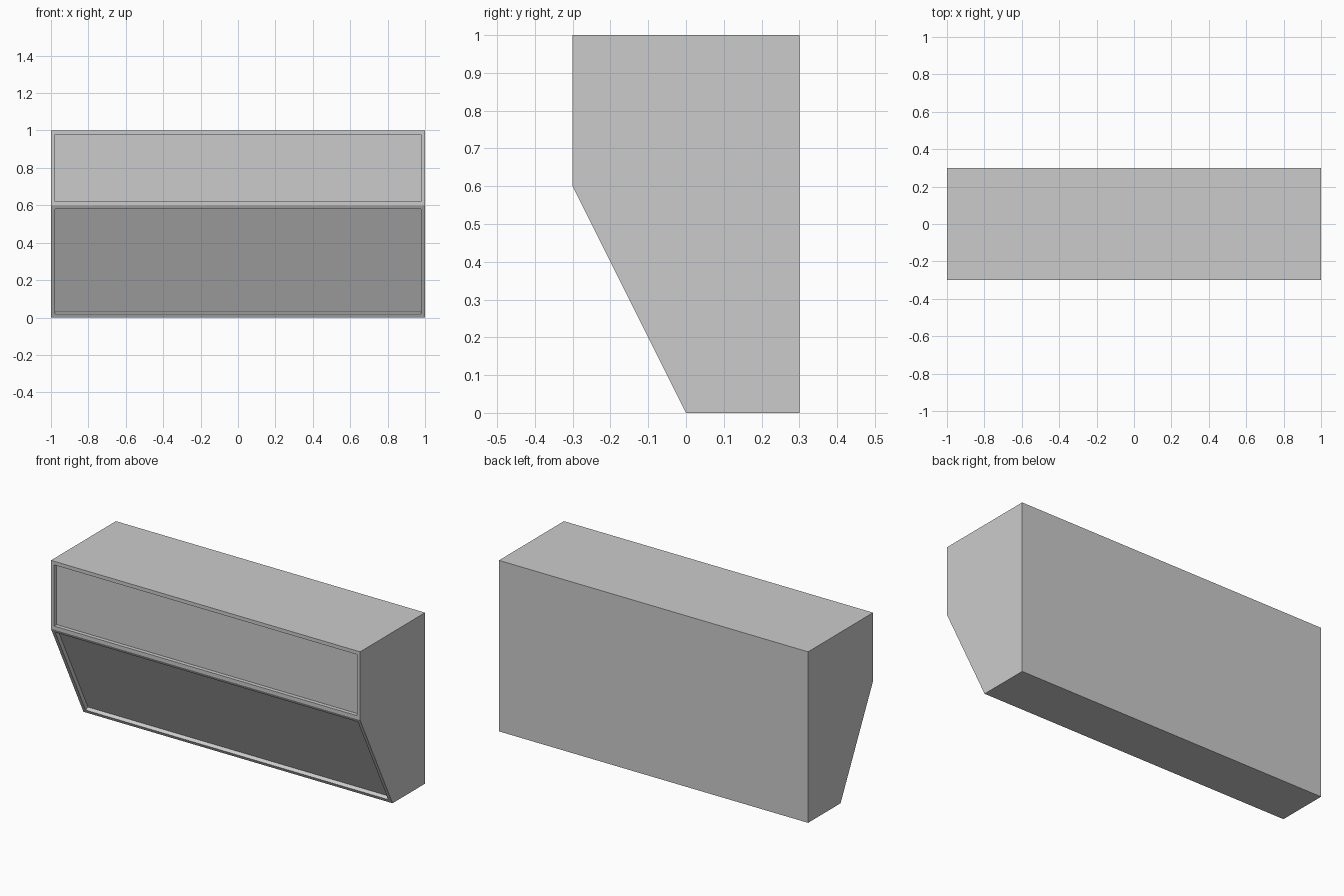
import bpy
import bmesh
from mathutils import Vector

default_cube = bpy.data.objects.get("Cube")
if default_cube:
    bpy.data.objects.remove(default_cube, do_unlink=True)

# Single grey finish
grey = bpy.data.materials.new("plain_grey")
grey.use_nodes = True
colour = (0.6, 0.6, 0.6, 1)
grey.diffuse_color = colour
grey.node_tree.nodes["Principled BSDF"].inputs["Base Color"].default_value = colour

HALF_WIDTH = 1.0
BORDER = 0.03
RECESS = 0.023

# Side profile (y, z), extruded across the width
profile = [(0, 0), (0.3, 0), (0.3, 1), (-0.3, 1), (-0.3, 0.6)]
bm = bmesh.new()
side = bm.faces.new([bm.verts.new((-HALF_WIDTH, y, z)) for y, z in profile])
extruded = bmesh.ops.extrude_face_region(bm, geom=[side])
moved = [v for v in extruded["geom"] if isinstance(v, bmesh.types.BMVert)]
bmesh.ops.translate(bm, verts=moved, vec=Vector((2 * HALF_WIDTH, 0, 0)))
bmesh.ops.recalc_face_normals(bm, faces=bm.faces[:])

# Framed panels sunk into the upright and sloping front faces
for panel in [f for f in bm.faces if f.normal.y < -0.5]:
    bmesh.ops.inset_individual(bm, faces=[panel], thickness=BORDER)
    bmesh.ops.inset_individual(bm, faces=[panel], thickness=0, depth=-RECESS)

mesh = bpy.data.meshes.new("cabinet_body")
bm.to_mesh(mesh)
bm.free()
mesh.materials.append(grey)
body = bpy.data.objects.new("cabinet_body", mesh)
bpy.context.collection.objects.link(body)
